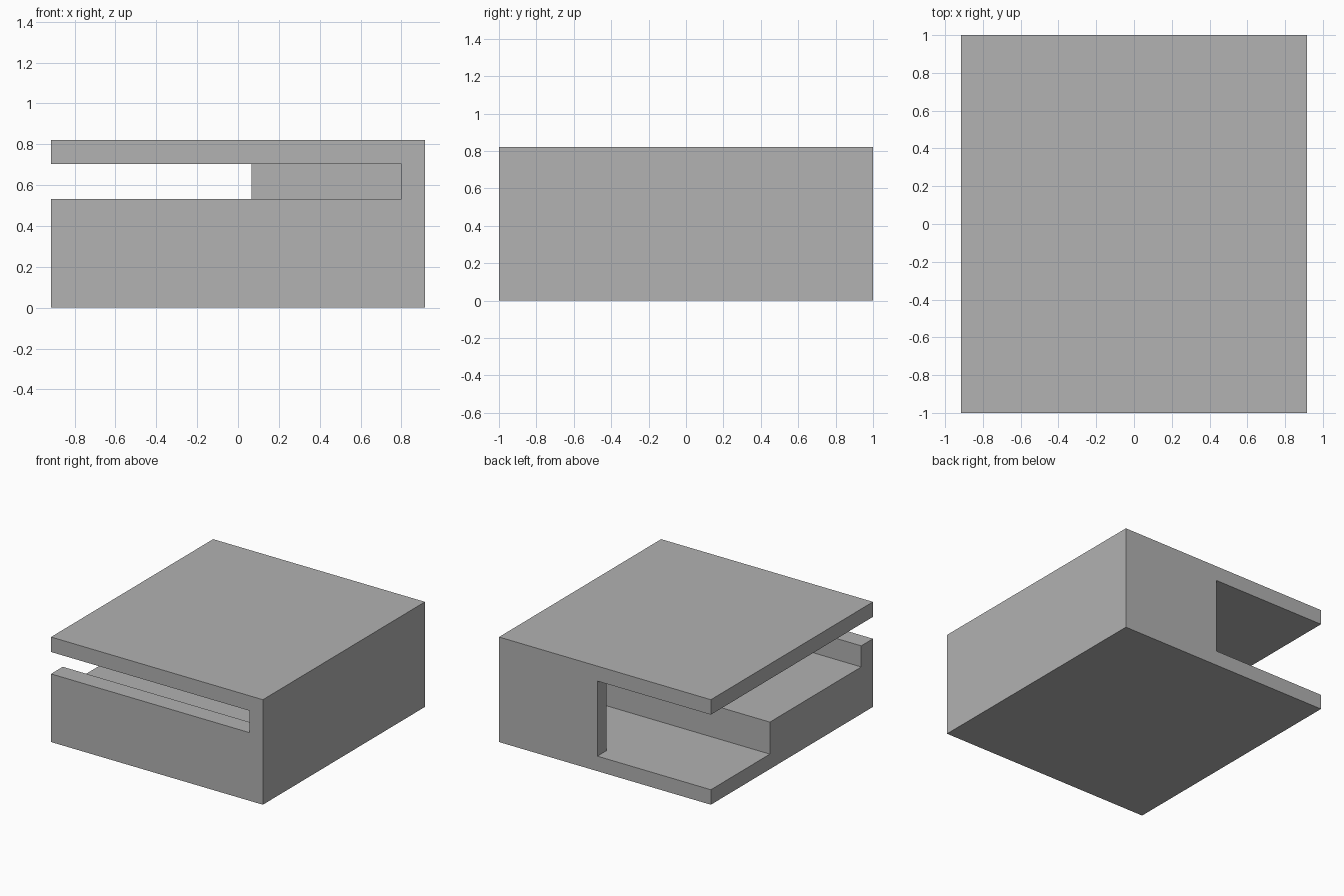
import bpy
import bmesh
from mathutils import Vector

if "Cube" in bpy.data.objects:
    bpy.data.objects.remove(bpy.data.objects["Cube"], do_unlink=True)

HALF_X, HALF_Y, HEIGHT = 0.915, 1.0, 0.82
FLOOR, CEILING = 0.117, 0.703
WALL_X, BACK_Y, JAMB_X = 0.8, 0.885, 0.065
OVER = 0.1  # cutter overshoot past the outer faces


def prism(name, profile, x0, x1):
    """Extrude a (y, z) profile along x."""
    bm = bmesh.new()
    face = bm.faces.new([bm.verts.new((x0, y, z)) for y, z in profile])
    side = bmesh.ops.extrude_face_region(bm, geom=[face])["geom"]
    verts = [v for v in side if isinstance(v, bmesh.types.BMVert)]
    bmesh.ops.translate(bm, verts=verts, vec=Vector((x1 - x0, 0, 0)))
    bmesh.ops.recalc_face_normals(bm, faces=bm.faces)
    mesh = bpy.data.meshes.new(name)
    bm.to_mesh(mesh)
    bm.free()
    obj = bpy.data.objects.new(name, mesh)
    bpy.context.collection.objects.link(obj)
    return obj


def rect(y0, y1, z0, z1):
    return [(y0, z0), (y1, z0), (y1, z1), (y0, z1)]


def cut(target, cutter):
    mod = target.modifiers.new(cutter.name, "BOOLEAN")
    mod.operation = "DIFFERENCE"
    mod.solver = "EXACT"
    mod.object = cutter
    bpy.context.view_layer.objects.active = target
    bpy.ops.object.modifier_apply(modifier=mod.name)
    bpy.data.objects.remove(cutter, do_unlink=True)


# Solid outer block
housing = prism("housing", rect(-HALF_Y, HALF_Y, 0, HEIGHT), -HALF_X, HALF_X)
grey = bpy.data.materials.new("plain grey")
grey.use_nodes = True
grey.diffuse_color = (0.445, 0.445, 0.445, 1)
grey.node_tree.nodes["Principled BSDF"].inputs["Base Color"].default_value = grey.diffuse_color
housing.data.materials.append(grey)

# Stepped cavity: front slot, raised shelf, low floor, open on one side
cavity = [(-HALF_Y - OVER, 0.532), (-0.855, 0.532), (-0.855, 0.367), (0.272, 0.367),
          (0.272, FLOOR), (BACK_Y, FLOOR), (BACK_Y, CEILING), (-HALF_Y - OVER, CEILING)]
cut(housing, prism("cavity_cutter", cavity, -HALF_X - OVER, WALL_X))

# Opening through the back wall
opening = rect(BACK_Y - OVER, HALF_Y + OVER, FLOOR, CEILING)
cut(housing, prism("back_opening_cutter", opening, -HALF_X - OVER, JAMB_X))
